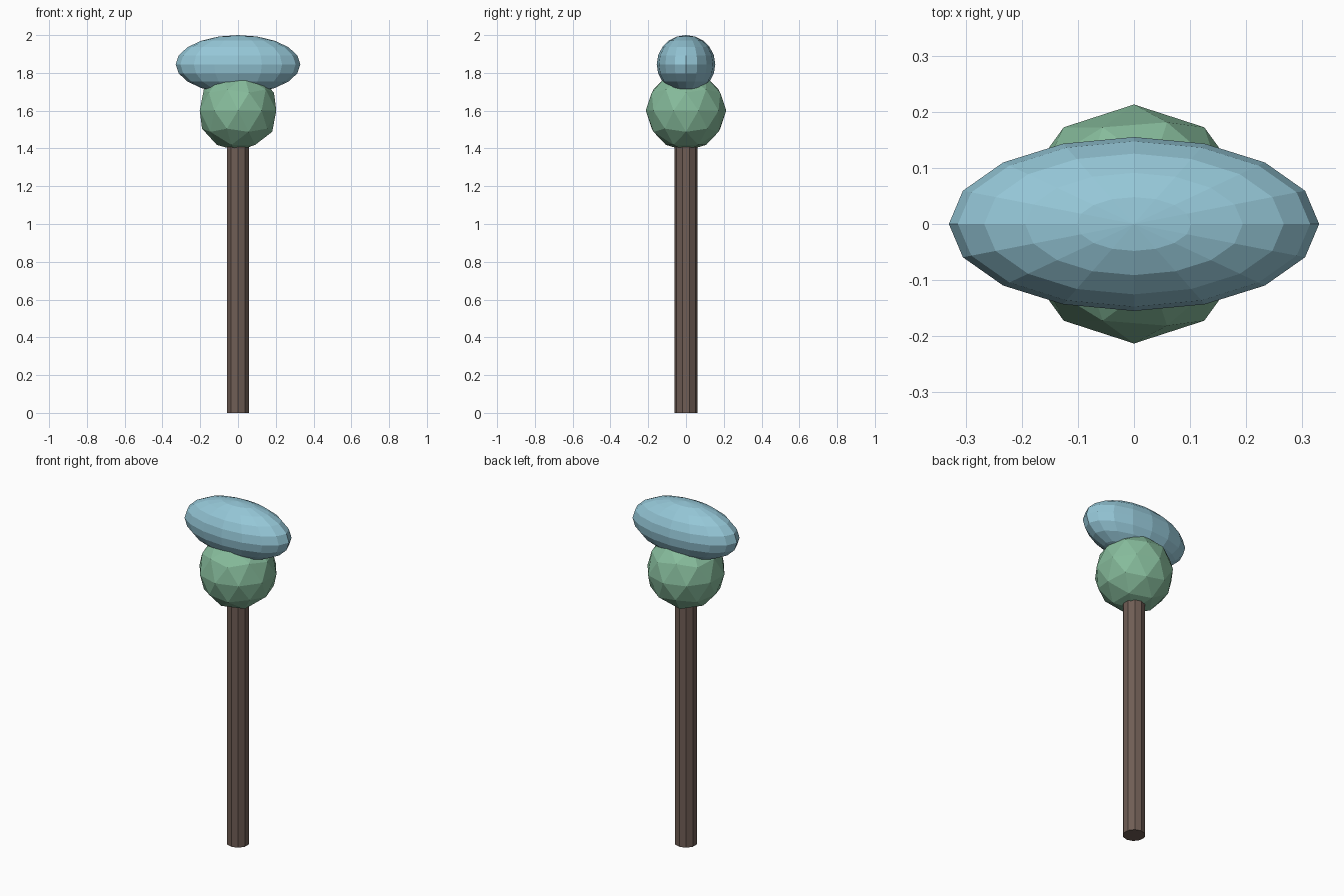
import bpy

if "Cube" in bpy.data.objects:
    bpy.data.objects.remove(bpy.data.objects["Cube"])


def finish(name, color, scale=(1, 1, 1)):
    obj = bpy.context.object
    obj.name = name
    obj.scale = scale
    bpy.ops.object.transform_apply(location=False, rotation=False, scale=True)
    mat = bpy.data.materials.new(name + "_color")
    mat.diffuse_color = (*color, 1)
    mat.use_nodes = True
    mat.node_tree.nodes["Principled BSDF"].inputs["Base Color"].default_value = mat.diffuse_color
    obj.data.materials.append(mat)
    return obj


# Ten-sided post, its top buried in the ball
POST_TOP = 1.45
bpy.ops.mesh.primitive_cylinder_add(vertices=10, radius=0.061, depth=POST_TOP,
                                    location=(0, 0, POST_TOP / 2))
finish("post", (0.16, 0.11, 0.09))

# Faceted ball on the post
bpy.ops.mesh.primitive_ico_sphere_add(subdivisions=2, radius=0.213, location=(0, 0, 1.60))
finish("ball", (0.24, 0.50, 0.33))

# Wide stretched cap resting on the ball
bpy.ops.mesh.primitive_uv_sphere_add(segments=16, ring_count=10, radius=1, location=(0, 0, 1.845))
finish("cap", (0.30, 0.57, 0.68), (0.33, 0.155, 0.155))
